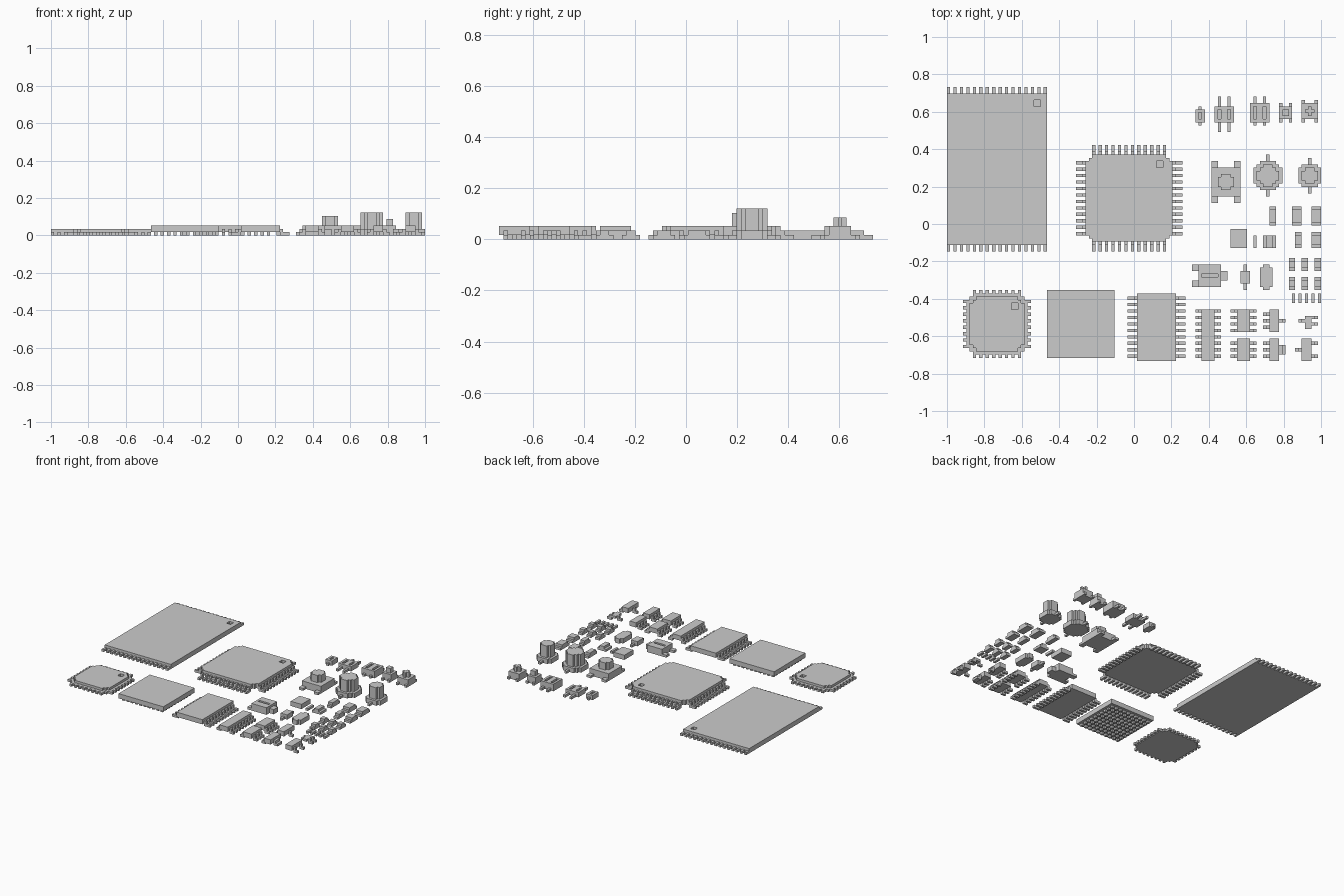
import bpy, bmesh

if "Cube" in bpy.data.objects:
    bpy.data.objects.remove(bpy.data.objects["Cube"])

V = 2 / 116          # one grid cell; every part sits on this grid
OX, OY = -1.0, -85 * V / 2
DIRS = {(1, 0, 0): [(1, 0, 0), (1, 1, 0), (1, 1, 1), (1, 0, 1)],
        (-1, 0, 0): [(0, 0, 0), (0, 0, 1), (0, 1, 1), (0, 1, 0)],
        (0, 1, 0): [(0, 1, 0), (0, 1, 1), (1, 1, 1), (1, 1, 0)],
        (0, -1, 0): [(0, 0, 0), (1, 0, 0), (1, 0, 1), (0, 0, 1)],
        (0, 0, 1): [(0, 0, 1), (1, 0, 1), (1, 1, 1), (0, 1, 1)],
        (0, 0, -1): [(0, 0, 0), (0, 1, 0), (1, 1, 0), (1, 0, 0)]}


def box(x0, x1, y0, y1, z0, z1, cut=0):
    """Block of cells; cut steps the vertical corners into an octagon."""
    out = set()
    for x in range(x0, x1):
        for y in range(y0, y1):
            if min(x - x0, x1 - 1 - x) + min(y - y0, y1 - 1 - y) >= cut:
                out |= {(x, y, z) for z in range(z0, z1)}
    return out


def build(name, cells):
    """Skin the cells with outward faces and merge the flat areas."""
    bm = bmesh.new()
    verts = {}
    for c in cells:
        for d, quad in DIRS.items():
            if tuple(a + b for a, b in zip(c, d)) in cells:
                continue
            vs = []
            for q in quad:
                k = tuple(a + b for a, b in zip(c, q))
                if k not in verts:
                    verts[k] = bm.verts.new((OX + k[0] * V, OY + k[1] * V, k[2] * V))
                vs.append(verts[k])
            bm.faces.new(vs)
    bmesh.ops.dissolve_limit(bm, angle_limit=0.01, verts=bm.verts[:], edges=bm.edges[:])
    me = bpy.data.meshes.new(name)
    bm.to_mesh(me)
    bm.free()
    bpy.context.collection.objects.link(bpy.data.objects.new(name, me))


def lead(edge, at, side, axis, length, width=1):
    """Gull-wing lead: tall knee at the body, low foot outside it."""
    out = set()
    for n in range(length):
        p = edge + n if side > 0 else edge - 1 - n
        for w in range(at, at + width):
            for z in range(2 if n == 0 and length > 1 else 1):
                out.add((p, w, z) if axis == 'x' else (w, p, z))
    return out


def chip(name, x0, x1, y0, y1, left, right, length, h=3):
    """Small outline package; left/right list (row, width) of leads."""
    c = box(x0, x1, y0, y1, 1, h)
    for r, w in left:
        c |= lead(x0, r, -1, 'x', length, w)
    for r, w in right:
        c |= lead(x1, r, 1, 'x', length, w)
    build(name, c)


# Large memory chip
c = box(0, 31, 36, 83, 0, 2) - box(27, 29, 79, 81, 1, 2)
for i in range(0, 31, 2):
    c |= box(i, i + 1, 34, 85, 0, 1)
build("memory_chip", c)

# Large quad flat chip
c = box(43, 70, 37, 64, 1, 3, 2) - box(65, 67, 60, 62, 2, 3)
for k in range(12):
    for s in (1, -1):
        c |= lead(70 if s > 0 else 43, 39 + 2 * k, s, 'x', 3)
        c |= lead(64 if s > 0 else 37, 45 + 2 * k, s, 'y', 3)
build("quad_flat_chip", c)

# Small quad chip with a stepped top
c = box(6, 25, 2, 21, 0, 1, 2) | box(7, 24, 3, 20, 1, 2, 2)
c -= box(20, 22, 16, 18, 1, 2)
for k in range(8):
    c |= box(8 + 2 * k, 9 + 2 * k, 1, 22, 0, 1)
    c |= box(5, 26, 4 + 2 * k, 5 + 2 * k, 0, 1)
build("small_quad_chip", c)

# Ball grid chip
c = box(31, 52, 1, 22, 1, 3)
for a in range(10):
    for b in range(10):
        c |= box(32 + 2 * a, 33 + 2 * a, 2 + 2 * b, 3 + 2 * b, 0, 1)
build("ball_grid_chip", c)

# Small outline chips and transistors
rows = [(1 + 2 * k, 1) for k in range(10)]
chip("wide_outline_chip", 59, 71, 0, 21, rows, rows, 3)
rows = [(2 * k + 1, 1) for k in range(8)]
chip("narrow_outline_chip", 79, 83, 0, 16, rows, rows, 2)
rows = [(9 + 2 * k, 1) for k in range(4)]
chip("eight_lead_chip", 90, 94, 9, 16, rows, rows, 2)
rows = [(1 + 2 * k, 1) for k in range(3)]
chip("six_lead_chip", 90, 94, 0, 7, rows, rows, 2)
chip("five_lead_chip", 100, 103, 9, 16, [(10, 1), (12, 1), (14, 1)], [(12, 1)], 2)
chip("tab_transistor", 100, 103, 0, 7, [(1, 1), (3, 1), (5, 1)], [(2, 3)], 2)
chip("small_transistor", 111, 113, 10, 14, [(12, 1)], [(11, 1), (13, 1)], 2, 2)
chip("transistor", 110, 113, 0, 7, [(3, 1)], [(1, 1), (5, 1)], 2)

# Power transistor with a slotted top, and two lens-shaped diodes
c = box(78, 85, 23, 30, 0, 3) - box(79, 84, 26, 27, 2, 3)
c |= box(76, 78, 23, 25, 0, 1) | box(76, 78, 28, 30, 0, 1) | box(85, 87, 25, 28, 0, 2)
build("power_transistor", c)
build("small_diode", box(91, 94, 24, 28, 0, 2) | box(92, 93, 22, 30, 0, 1))
build("round_diode", box(97, 101, 22, 30, 0, 2, 1))

# Passive parts: (x0, x1, y0, y1, height), low terminals at both ends
passives = [(100, 102, 42, 48, 2), (107, 110, 42, 48, 2), (113, 116, 42, 48, 2),
            (108, 110, 35, 40, 2), (113, 116, 35, 40, 2)]
passives += [(x, x + 2, y, y + 4, 2) for y in (28, 22) for x in (106, 110, 114)]
passives += [(x, x + 1, 18, 21, 1) for x in (107, 109, 111, 113, 115)]
for n, (x0, x1, y0, y1, h) in enumerate(passives):
    build(f"passive_{n + 1}", box(x0, x1, y0, y1, 0, 1) | box(x0, x1, y0 + 1, y1 - 1, 0, h))
build("inductor", box(88, 93, 35, 41, 0, 2))
build("resistor_small", box(95, 96, 35, 39, 0, 1))
build("resistor_wide", box(98, 102, 35, 39, 0, 1) | box(99, 101, 35, 39, 0, 2))

# Push button
c = box(82, 91, 51, 60, 0, 3) | box(84, 89, 53, 58, 3, 6, 1)
for x in (82, 89):
    c |= box(x, x + 2, 49, 62, 0, 1)
build("push_button", c)

# Can capacitors on stepped bases
build("large_can_capacitor", box(95, 104, 53, 62, 0, 2, 2) | box(96, 103, 54, 61, 2, 7, 2)
      | box(99, 100, 51, 64, 0, 1))
build("small_can_capacitor", box(109, 116, 54, 61, 0, 2, 1) | box(110, 115, 55, 60, 2, 7, 1)
      | box(112, 113, 52, 63, 0, 1))

# Slotted crystals and connectors
build("crystal", (box(77, 80, 74, 78, 0, 2) | box(78, 79, 73, 79, 0, 1)) - box(78, 79, 75, 77, 1, 2))
for name, x0, x1, y1, xs, f0, f1, h in (
        ("dual_switch", 83, 89, 79, (84, 87), 71, 82, 2),
        ("slide_switch", 94, 100, 80, (95, 98), 73, 82, 3)):
    c = box(x0, x1, 74, y1, 0, h)
    for x in xs:
        c |= box(x, x + 1, f0, f1, 0, 1)
        c -= box(x, x + 1, 75, y1 - 1, h - 1, h)
    build(name, c)

# Tiny buttons with raised caps and corner feet
for name, x0, x1, y0, y1, f1, cap in (
        ("square_button", 103, 107, 75, 79, 80, box(104, 106, 76, 78, 3, 5)),
        ("round_button", 110, 115, 75, 80, 81, box(111, 114, 76, 79, 3, 5, 1))):
    c = box(x0, x1, y0, y1, 0, 3) | cap
    for x in (x0, x1 - 1):
        c |= box(x, x + 1, 74, f1, 0, 1)
    build(name, c)
